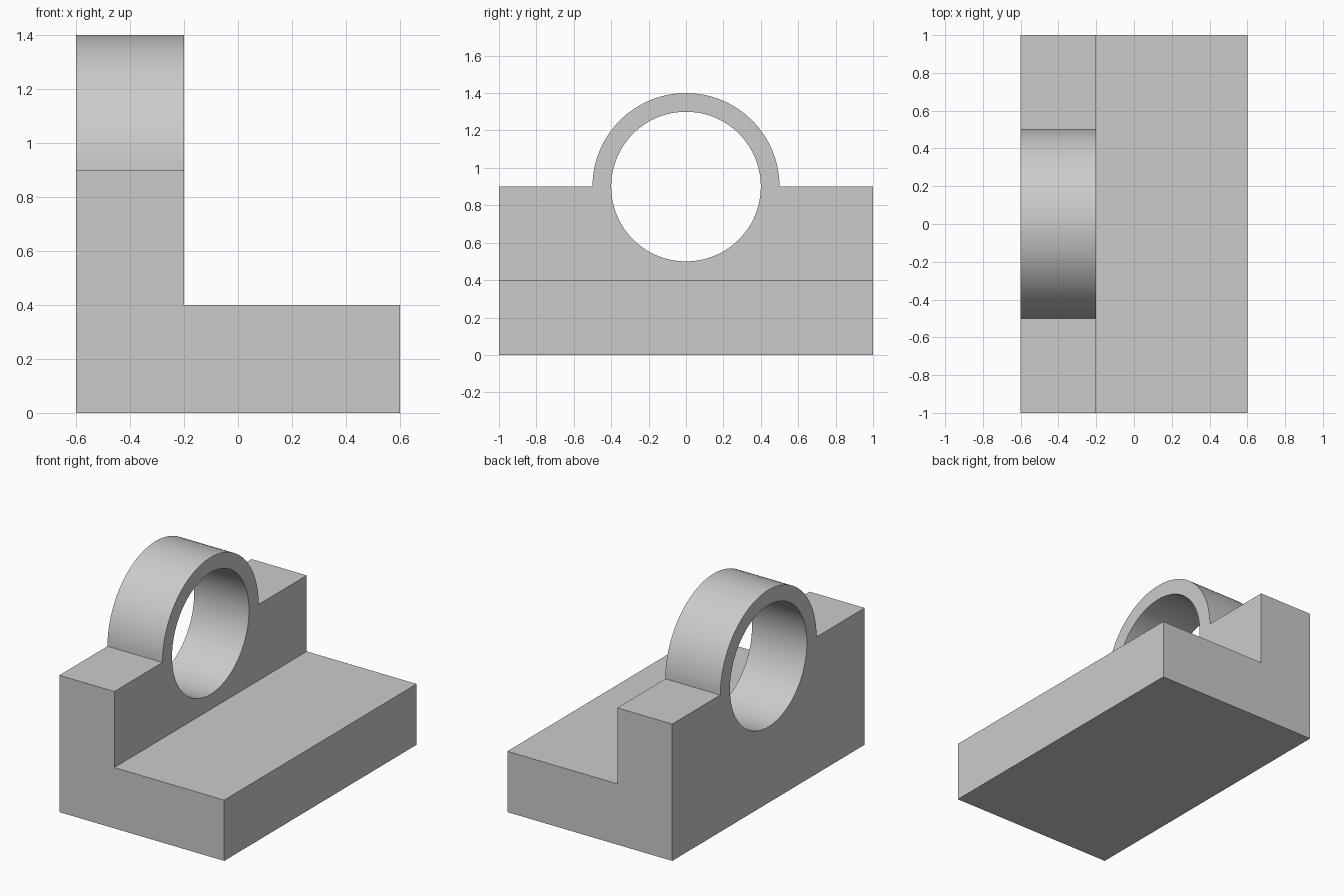
import bpy
import bmesh
from math import radians
from mathutils import Matrix, Vector

cube = bpy.data.objects.get("Cube")
if cube:
    bpy.data.objects.remove(cube, do_unlink=True)

LENGTH, WALL_LEFT, WALL_RIGHT = 2.0, -0.6, -0.2
AXIS_Z, BOSS_RADIUS, BORE_RADIUS = 0.9, 0.5, 0.4

grey = bpy.data.materials.new("light grey")
grey.use_nodes = True
colour = (0.6, 0.6, 0.6, 1)
grey.diffuse_color = colour
grey.node_tree.nodes["Principled BSDF"].inputs["Base Color"].default_value = colour


def add_object(name, bm):
    mesh = bpy.data.meshes.new(name)
    bmesh.ops.recalc_face_normals(bm, faces=bm.faces)
    bm.to_mesh(mesh)
    bm.free()
    mesh.materials.append(grey)
    obj = bpy.data.objects.new(name, mesh)
    bpy.context.collection.objects.link(obj)
    return obj


def cylinder(name, radius, width):
    """Cylinder along x, centred in the wall at the bore axis."""
    bm = bmesh.new()
    place = (Matrix.Translation(((WALL_LEFT + WALL_RIGHT) / 2, 0, AXIS_Z))
             @ Matrix.Rotation(radians(90), 4, "Y"))
    bmesh.ops.create_cone(bm, cap_ends=True, segments=128, radius1=radius,
                          radius2=radius, depth=width, matrix=place)
    return add_object(name, bm)


def combine(body, tool, operation):
    mod = body.modifiers.new(tool.name, "BOOLEAN")
    mod.operation = operation
    mod.solver = "EXACT"
    mod.object = tool
    bpy.context.view_layer.objects.active = body
    bpy.ops.object.modifier_apply(modifier=mod.name)
    bpy.data.objects.remove(tool, do_unlink=True)


# L-shaped base and wall, extruded along y
bm = bmesh.new()
profile = [(WALL_LEFT, 0), (0.6, 0), (0.6, 0.4), (WALL_RIGHT, 0.4),
           (WALL_RIGHT, AXIS_Z), (WALL_LEFT, AXIS_Z)]
face = bm.faces.new([bm.verts.new((x, -LENGTH / 2, z)) for x, z in profile])
extruded = bmesh.ops.extrude_face_region(bm, geom=[face], use_keep_orig=True)
bmesh.ops.translate(bm, vec=Vector((0, LENGTH, 0)),
                    verts=[v for v in extruded["geom"] if isinstance(v, bmesh.types.BMVert)])
bracket = add_object("bearing_bracket", bm)

# Round boss on the wall, then the through bore
combine(bracket, cylinder("boss", BOSS_RADIUS, WALL_RIGHT - WALL_LEFT), "UNION")
combine(bracket, cylinder("bore", BORE_RADIUS, 1), "DIFFERENCE")

# Smooth round surfaces with sharp edges
bpy.ops.object.select_all(action="DESELECT")
bracket.select_set(True)
bpy.context.view_layer.objects.active = bracket
bpy.ops.object.shade_smooth_by_angle(angle=radians(30))
